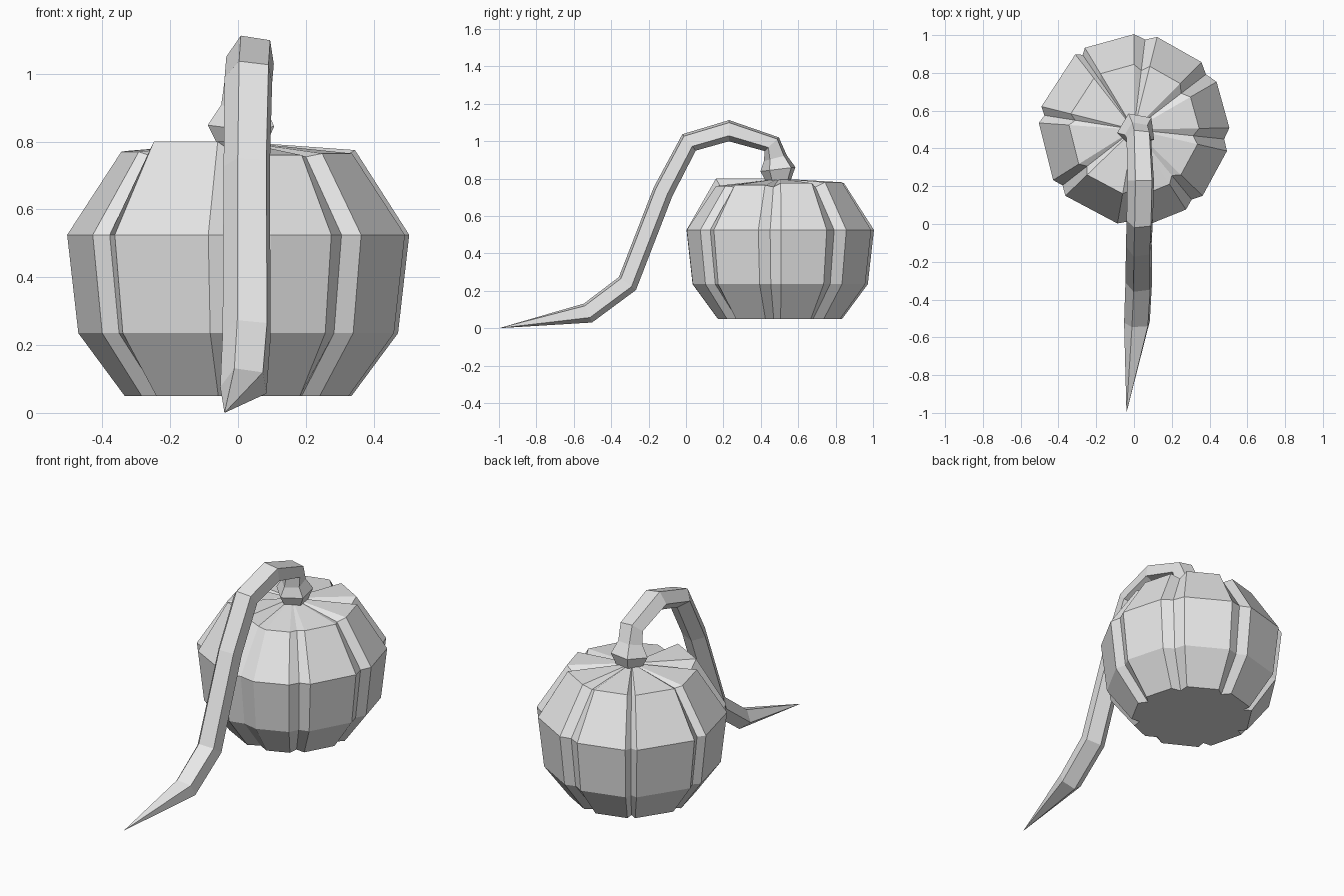
import bpy, bmesh
from math import cos, sin, radians
from mathutils import Vector

cube = bpy.data.objects.get("Cube")
if cube:
    bpy.data.objects.remove(cube, do_unlink=True)

grey = bpy.data.materials.new("plain grey")
grey.use_nodes = True
colour = (0.8, 0.8, 0.8, 1)
grey.diffuse_color = colour
grey.node_tree.nodes["Principled BSDF"].inputs["Base Color"].default_value = colour


def bridge(bm, low, high):
    """Join two closed rings of vertices with quads."""
    n = len(low)
    for i in range(n):
        j = (i + 1) % n
        bm.faces.new((low[i], low[j], high[j], high[i]))


def fan(bm, ring, tip):
    """Close a ring with triangles that meet in one point."""
    centre = bm.verts.new(tip)
    for a, b in zip(ring, ring[1:] + ring[:1]):
        bm.faces.new((a, b, centre))


def finish(bm, name):
    bmesh.ops.recalc_face_normals(bm, faces=bm.faces)
    mesh = bpy.data.meshes.new(name)
    bm.to_mesh(mesh)
    bm.free()
    mesh.materials.append(grey)
    obj = bpy.data.objects.new(name, mesh)
    bpy.context.collection.objects.link(obj)
    return obj


# Pumpkin body: eight uneven lobes (start angle, end angle, shoulder height)
lobes = [(1, 30, .775), (45, 76, .78), (90, 121, .775), (128, 166, .772),
         (176, 212, .77), (224, 260, .80), (281, 303, .76), (316, 347, .765)]
# Levels: lobe radius, groove radius, height
levels = [(.335, .295, .05), (.472, .445, .235), (.505, .48, .525), (.345, .315, None)]

bm = bmesh.new()
rings = []
for lobe_r, groove_r, height in levels:
    ring = []
    for k, (start, end, shoulder) in enumerate(lobes):
        following = lobes[(k + 1) % len(lobes)][0]
        if following < end:
            following += 360
        z = shoulder if height is None else height
        groove_z = .755 if height is None else height
        for angle, r, h in ((start, lobe_r, z), (end, lobe_r, z),
                            ((end + following) / 2, groove_r, groove_z)):
            a = radians(angle)
            ring.append(bm.verts.new((r * cos(a), .5 + r * sin(a), h)))
    rings.append(ring)
for low, high in zip(rings, rings[1:]):
    bridge(bm, low, high)
fan(bm, rings[0], (0, .5, .05))
fan(bm, rings[-1], (0, .5, .8))
finish(bm, "pumpkin_body")

# Stem: five-sided section swept along a drooping path (x, y, z, radius)
path = [(.015, .495, .79, .075), (.015, .495, .85, .105), (.02, .48, .91, .07),
        (.03, .46, .985, .07), (.04, .23, 1.058, .075), (.035, .015, .995, .075),
        (.03, -.125, .73, .073), (.03, -.315, .24, .076), (.02, -.525, .083, .073)]
tip = Vector((-.04, -1, 0))
points = [Vector(p[:3]) for p in path] + [tip]

bm = bmesh.new()
rings = []
for i, (x, y, z, r) in enumerate(path):
    ahead = (points[i + 1] - points[i]).normalized()
    behind = (points[i] - points[i - 1]).normalized() if i else ahead
    along = ahead + behind
    along.x = 0
    along.normalize()
    outward = Vector((0, along.z, -along.y))
    squash = .95 if i < 3 else .8
    ring = []
    for side in range(5):
        a = radians(43 + 72 * side)
        offset = Vector((r * cos(a), 0, 0)) + outward * (r * squash * sin(a))
        ring.append(bm.verts.new(points[i] + offset))
    rings.append(ring)
for low, high in zip(rings, rings[1:]):
    bridge(bm, low, high)
bm.faces.new(rings[0])
fan(bm, rings[-1], tip)
finish(bm, "curled_stem")
